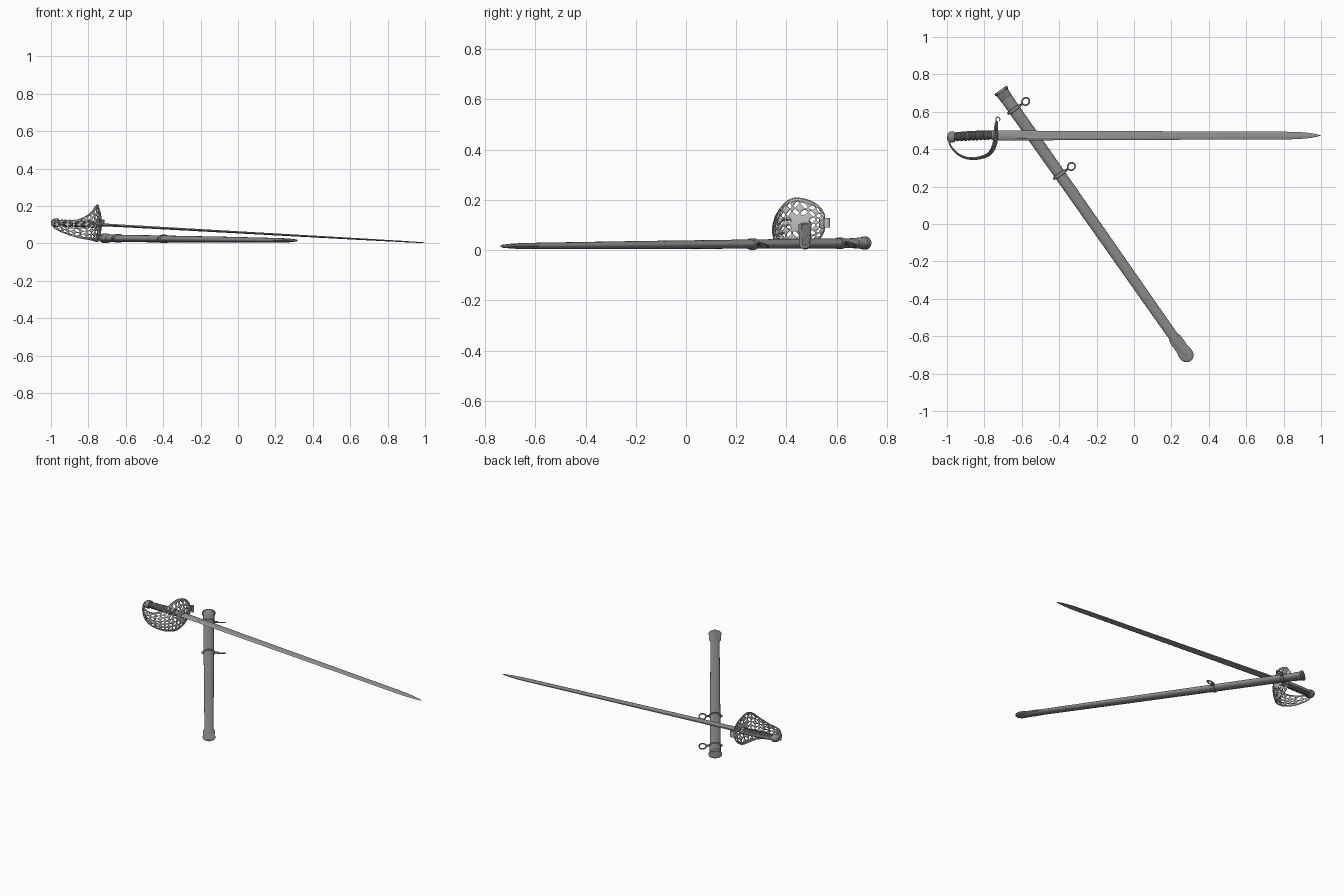
import bpy, bmesh, math
from mathutils import Vector as V

if "Cube" in bpy.data.objects:
    bpy.data.objects.remove(bpy.data.objects["Cube"])


def material(name, c):
    m = bpy.data.materials.new(name)
    m.diffuse_color = (c[0], c[1], c[2], 1)
    m.use_nodes = True
    m.node_tree.nodes["Principled BSDF"].inputs["Base Color"].default_value = m.diffuse_color
    return m


BLADE = material("blade steel", (0.31, 0.31, 0.31))
SCAB = material("scabbard steel", (0.25, 0.25, 0.25))
GUARD = material("bright guard steel", (0.52, 0.52, 0.51))
GRIP = material("dark grip", (0.07, 0.07, 0.07))
WIRE = material("grip wire", (0.24, 0.24, 0.24))


def finish(name, bm, *mats):
    bmesh.ops.remove_doubles(bm, verts=bm.verts, dist=1e-5)
    bmesh.ops.recalc_face_normals(bm, faces=bm.faces)
    me = bpy.data.meshes.new(name)
    bm.to_mesh(me)
    bm.free()
    for m in mats:
        me.materials.append(m)
    ob = bpy.data.objects.new(name, me)
    bpy.context.collection.objects.link(ob)
    return ob


def loft(name, rings, *mats, rule=None, closed=False):
    """Skin a list of point rings; rule(i) gives the material of band i."""
    bm = bmesh.new()
    vs = [[bm.verts.new(p) for p in r] for r in rings]
    n = len(vs[0])
    for i in range(len(vs) if closed else len(vs) - 1):
        a, b = vs[i], vs[(i + 1) % len(vs)]
        for k in range(n):
            f = bm.faces.new((a[k], a[(k + 1) % n], b[(k + 1) % n], b[k]))
            f.material_index = rule(i) if rule else 0
    if not closed:
        bm.faces.new(vs[0])
        bm.faces.new(vs[-1])
    return finish(name, bm, *mats)


def oval(c, side, up, w, h, n=24):
    return [c + side * (w * math.cos(2 * math.pi * k / n)) + up * (h * math.sin(2 * math.pi * k / n))
            for k in range(n)]


def tube(name, pts, r, mat, closed=False):
    rings, m = [], len(pts)
    for i, p in enumerate(pts):
        a = pts[(i - 1) % m] if closed or i else p
        b = pts[(i + 1) % m] if closed or i < m - 1 else p
        t = (b - a).normalized()
        s = t.cross(V((0.31, 0.29, 0.9))).normalized()
        rings.append(oval(p, s, s.cross(t), r, r, 8))
    return loft(name, rings, mat, closed=closed)


UP = V((0, 0, 1))

# ---------- scabbard ----------
TOP, END = V((-0.714, 0.717, 0.028)), V((0.28, -0.70, 0.016))
LEN = (END - TOP).length
D = (END - TOP).normalized()
SIDE = V((-D.y, D.x, 0)).normalized()


def scab(name, secs, mat):
    return loft(name, [oval(TOP + D * u, SIDE, UP, w, h) for u, w, h in secs], mat)


scab("scabbard_body", [(0.02, .033, .020), (0.5, .031, .0185), (1.1, .029, .016),
                       (1.6, .027, .0125), (1.70, .025, .011), (1.735, .018, .009), (1.75, .006, .004)], SCAB)
scab("scabbard_throat", [(0.0, .036, .024), (0.003, .041, .026), (0.012, .041, .026), (0.016, .036, .023),
                         (0.055, .034, .021), (0.058, .031, .019)], SCAB)
scab("scabbard_drag", [(1.60, .022, .004), (1.625, .034, .007), (1.65, .035, .008), (1.69, .034, .008),
                       (1.715, .039, .008), (1.74, .038, .008), (1.758, .029, .007), (1.77, .010, .005)], SCAB)

for i, u in enumerate((0.128, 0.553)):
    # band, stud and hanging ring
    scab(f"hanger_band_{i}", [(u - .010, .033, .020), (u - .008, .037, .023),
                              (u + .008, .037, .023), (u + .010, .033, .020)], SCAB)
    c = TOP + D * u
    tube(f"hanger_stud_{i}", [c + SIDE * .03, c + SIDE * .045, c + SIDE * .056], .006, SCAB)
    tube(f"band_lug_{i}", [c - SIDE * .03, c - SIDE * .043], .006, SCAB)
    rc, tilt = c + SIDE * .075 - UP * .004, (D * .9 + UP * .43).normalized()
    tube(f"hanger_ring_{i}", oval(rc, SIDE, tilt, .021, .021, 28), .0042, SCAB, closed=True)

# ---------- blade ----------
B0, B1 = V((-0.745, 0.473, 0.101)), V((0.998, 0.473, 0.004))
rings = []
# fraction along, half width, half thickness, fuller depth
for f, w, h, d in ((0, .026, .0075, 0), (.05, .026, .0075, 0), (.07, .026, .007, .003), (.5, .023, .0055, .002),
                   (.80, .021, .0045, .0015), (.86, .021, .004, 0), (.93, .0195, .0035, 0),
                   (.965, .014, .003, 0), (.985, .008, .0025, 0), (1, .001, .001, 0)):
    c = B0.lerp(B1, f)
    sec = [(-1, 0), (-.5, h), (0, h - d), (.5, h), (1, h * .6), (1, -h * .6), (.5, -h), (0, d - h), (-.5, -h)]
    rings.append([c + V((0, y * w, z)) for y, z in sec])
loft("blade", rings, BLADE)

# ---------- grip with wire wrap ----------


def grip_axis(f):
    return V((-0.745 - 0.225 * f, 0.474 - 0.010 * f * f, 0.101 + 0.009 * f))


rings, N, AX = [], 11, V((0, 1, 0))
for i in range(N):
    for q, r in ((0, .86), (.2, .88), (.35, 1), (.6, 1.05), (.85, 1)):
        f = (i + q) / N
        k = r * (1 + .12 * math.sin(math.pi * f))
        rings.append(oval(grip_axis(f), AX, UP, .022 * k, .0175 * k))
loft("grip", rings, GRIP, WIRE, rule=lambda i: 1 if i % 5 == 0 else 0)
loft("grip_ferrule", [oval(grip_axis(f), AX, UP, .025, .021) for f in (-.02, .06)], WIRE)
loft("backstrap", [oval(grip_axis(f) + AX * (.0195 + .002 * math.sin(math.pi * f)), AX, UP, .005, .010, 12)
                   for f in [k / 12 for k in range(13)]], WIRE)
# pommel cap
loft("pommel", [oval(V((x, y, .110)), AX, UP, w, h) for x, y, w, h in
                ((-.958, .466, .022, .019), (-.960, .466, .027, .022), (-.972, .465, .030, .024),
                 (-.985, .464, .029, .022), (-.994, .463, .022, .017), (-.999, .462, .008, .007))], WIRE)

# ---------- pierced guard: path in plan, with lower and upper edge heights ----------
PATH = [(-.730, .55, .080, .140), (-.730, .53, .045, .172), (-.730, .49, .018, .196), (-.732, .44, .010, .206),
        (-.745, .40, .013, .197), (-.768, .37, .018, .172), (-.80, .354, .023, .150), (-.85, .345, .032, .127),
        (-.90, .35, .046, .121), (-.945, .373, .062, .122), (-.980, .412, .080, .122), (-.992, .445, .092, .124)]
PATH = [V(p) for p in PATH]
M = len(PATH) - 1


def path(s):
    x = min(max(s, 0), 1) * M
    i = min(int(x), M - 1)
    t = x - i
    a, b, c, d = (PATH[min(max(i + k, 0), M)] for k in (-1, 0, 1, 2))
    return .5 * (2 * b + (c - a) * t + (2 * a - 5 * b + 4 * c - d) * t * t + (3 * b - a - 3 * c + d) * t ** 3)


def guard_pt(s, t):
    p, e = path(s), path(min(s + .01, 1)) - path(max(s - .01, 0))
    n = V((e.y, -e.x, 0)).normalized()
    half = (p.w - p.z) / 2
    return V((p.x, p.y, (p.z + p.w) / 2 + half * t)) + n * (.2 * half * t * t)


bm = bmesh.new()
NS, EDGE, K = 16, .90, 16
for i in range(NS):
    nt = 6 if i < 10 else 4 if i < 13 else 2
    for j in range(nt):
        lean = math.pi / 4 * (1 if (i + j) % 2 else -1) * (1 if j < nt / 2 else -1)
        solid = (i in (3, 4) and j in (2, 3)) or i == NS - 1 or (i == 0 and j in (0, 5))
        outer, inner = [], []
        for k in range(K):
            a = 2 * math.pi * k / K + math.pi / 4
            ca, sa = math.cos(a), math.sin(a)
            big = .5 / max(abs(ca), abs(sa))
            small = .37 * (1 + .32 * math.cos(2 * (a - lean)))
            for lst, r in ((outer, big), (inner, small)):
                s = (i + .5 + r * ca) / NS
                t = -EDGE + 2 * EDGE * (j + .5 + r * sa) / nt
                lst.append(bm.verts.new(guard_pt(s, t)))
        for k in range(K):
            m = (k + 1) % K
            bm.faces.new((outer[k], outer[m], inner[m], inner[k]))
        if solid:
            bm.faces.new(inner)
    for q in range(4):
        s0, s1 = (i + q / 4) / NS, (i + (q + 1) / 4) / NS
        for t0, t1 in ((-1, -EDGE), (EDGE, 1)):
            bm.faces.new([bm.verts.new(guard_pt(s, t)) for s, t in ((s0, t0), (s1, t0), (s1, t1), (s0, t1))])
guard = finish("pierced_guard", bm, GUARD)
mod = guard.modifiers.new("thickness", 'SOLIDIFY')
mod.thickness, mod.offset = .005, 0

# raised rim around the guard
rim = [guard_pt(k / 60, 1) for k in range(61)] + [guard_pt(1 - k / 60, -1) for k in range(61)]
tube("guard_rim", rim, .0036, GUARD, closed=True)

# quillon: flat strip ending in a small scroll
pts = [V((-.731, .53, 0)), V((-.736, .548, 0))]
pts += [V((-.728 + .011 * math.cos(a), .560 + .011 * math.sin(a), 0))
        for a in [math.radians(200 - 25 * k) for k in range(11)]]
rings = []
for i, p in enumerate(pts):
    e = (pts[min(i + 1, len(pts) - 1)] - pts[max(i - 1, 0)]).normalized()
    n = V((e.y, -e.x, 0)) * .003
    rings.append([p + n + UP * .128, p - n + UP * .128, p - n + UP * .090, p + n + UP * .090])
loft("quillon", rings, GUARD)

# smooth shading with sharp edges kept
for ob in bpy.data.objects:
    ob.select_set(True)
    bpy.context.view_layer.objects.active = ob
bpy.ops.object.shade_smooth_by_angle(angle=math.radians(35))
